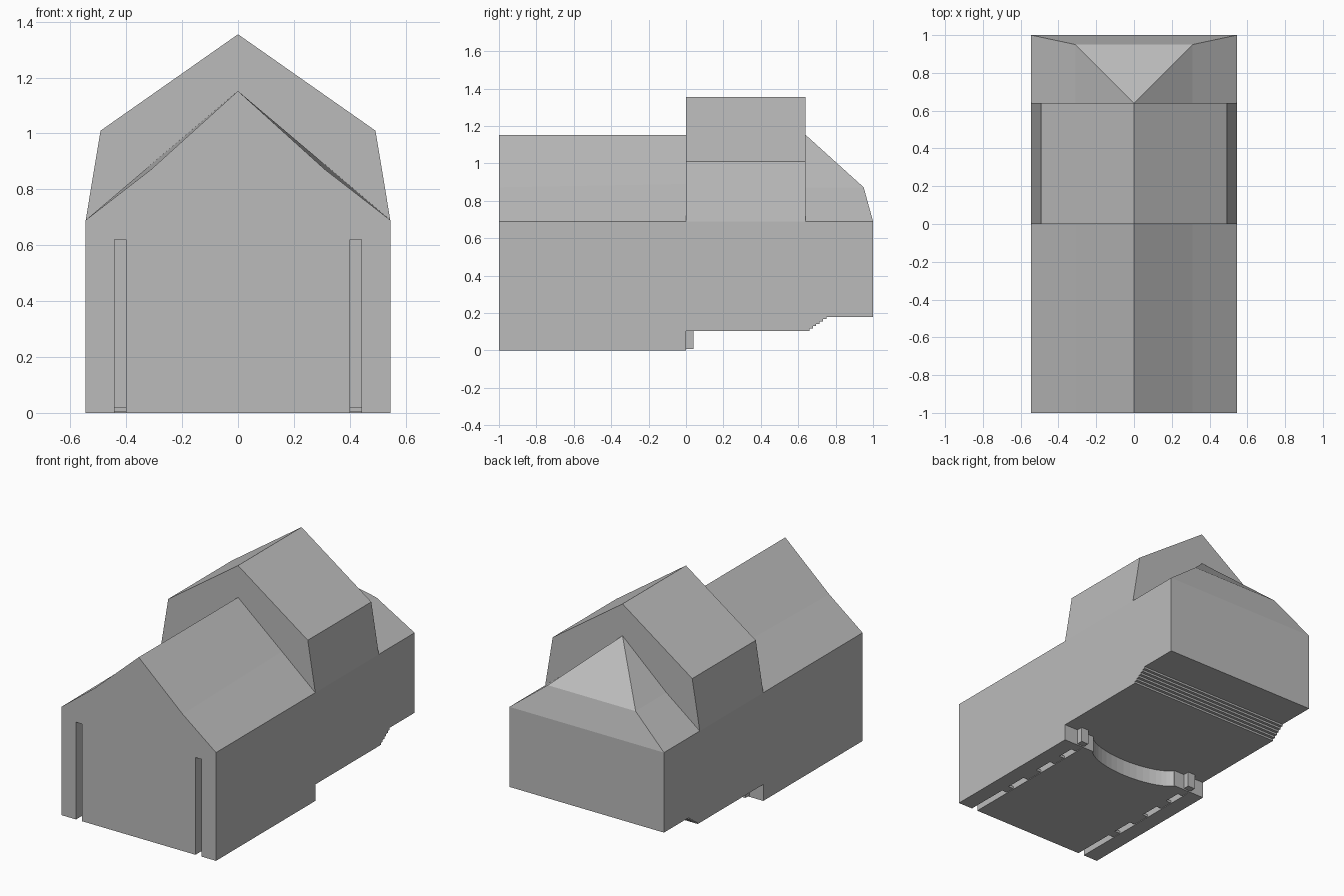
import bpy, bmesh, math
from mathutils import Vector

cube = bpy.data.objects.get("Cube")
if cube:
    bpy.data.objects.remove(cube, do_unlink=True)

grey = bpy.data.materials.new("plain_grey")
grey.use_nodes = True
grey.diffuse_color = (0.5, 0.5, 0.5, 1)
grey.node_tree.nodes["Principled BSDF"].inputs["Base Color"].default_value = (0.5, 0.5, 0.5, 1)

HALF, EAVE = 0.545, 0.69


def make(name, verts, faces):
    mesh = bpy.data.meshes.new(name)
    mesh.from_pydata(verts, [], faces)
    bm = bmesh.new()
    bm.from_mesh(mesh)
    bmesh.ops.recalc_face_normals(bm, faces=bm.faces)
    bm.to_mesh(mesh)
    bm.free()
    mesh.materials.append(grey)
    obj = bpy.data.objects.new(name, mesh)
    bpy.context.collection.objects.link(obj)
    return obj


def loft(name, first, last):
    """Closed solid between two matching rings of points."""
    n = len(first)
    sides = [(i, (i + 1) % n, n + (i + 1) % n, n + i) for i in range(n)]
    caps = [tuple(range(n)), tuple(range(n, 2 * n))]
    return make(name, list(first) + list(last), sides + caps)


def box(name, x, y, z):
    ring = [(x[0], y[0]), (x[1], y[0]), (x[1], y[1]), (x[0], y[1])]
    return loft(name, [(a, b, z[0]) for a, b in ring], [(a, b, z[1]) for a, b in ring])


def cut(target, cutter):
    mod = target.modifiers.new("cut", 'BOOLEAN')
    mod.operation, mod.solver, mod.object = 'DIFFERENCE', 'EXACT', cutter
    bpy.context.view_layer.objects.active = target
    bpy.ops.object.modifier_apply(modifier=mod.name)
    bpy.data.objects.remove(cutter, do_unlink=True)


def gable(half_profile, y):
    """Mirror a ridge-to-eave half profile into a full ring at depth y."""
    left = [(x, y, z) for x, z in half_profile]
    return left + [(-x, y, z) for x, y, z in reversed(left) if x > 0]


# Main body: stepped side profile pulled across the width
profile = [(-1, 0), (0, 0), (0, 0.105)]
steps = 6
for i in range(steps):
    y = 0.66 + 0.09 * i / (steps - 1)
    profile += [(y, 0.105 + 0.075 * i / steps), (y, 0.105 + 0.075 * (i + 1) / steps)]
profile += [(1, 0.18), (1, EAVE), (-1, EAVE)]
body = loft("main_body", [(-HALF, y, z) for y, z in profile], [(HALF, y, z) for y, z in profile])

# Curved recess in the back edge of the raised floor
arc = [(0.32 * math.cos(math.pi * i / 20), -0.1 * math.sin(math.pi * i / 20) ** 1.3)
       for i in range(1, 20)]
arc = [(0.32, 0.03), (0.32, -0.005)] + arc + [(-0.32, -0.005), (-0.32, 0.03)]
cut(body, loft("recess_cutter", [(x, y, -0.1) for x, y in arc], [(x, y, 0.105) for x, y in arc]))

# Paired rail slots, their floor bridges and rear stubs
for side, s in (("left", 1), ("right", -1)):
    slot_x = sorted((s * 0.40, s * 0.442))
    cut(body, box("slot_cutter", slot_x, (-1.1, -0.02), (-0.1, 0.62)))
    for i, span in enumerate([(-0.72, -0.66), (-0.52, -0.40), (-0.27, -0.18), (-0.07, -0.01)]):
        box(f"{side}_slot_bridge_{i + 1}", slot_x, span, (0.004, 0.02))
    box(f"{side}_rear_stub", sorted((s * 0.395, s * 0.447)), (-0.01, 0.04), (0.008, 0.11))

# Front roof: slightly hollow at the front, straight where it meets the raised roof
loft("front_roof",
     gable([(0, 1.152), (0.31, 0.872), (HALF, EAVE)], -1),
     gable([(0, 1.152), (0.31, 0.89), (HALF, EAVE)], 0))

# Raised middle roof with leaning walls
raised = [(0, 1.355), (0.492, 1.01), (HALF, EAVE)]
loft("raised_roof", gable(raised, 0), gable(raised, 0.64))

# Rear hipped roof
verts = [(0, 0.64, 1.152)]
for s in (1, -1):
    verts += [(s * 0.31, 0.64, 0.872), (s * HALF, 0.64, EAVE),
              (s * 0.31, 0.95, 0.872), (s * HALF, 1, EAVE)]
make("rear_roof", verts, [
    (0, 1, 3), (1, 2, 4, 3), (0, 7, 5), (5, 7, 8, 6),
    (0, 3, 7), (3, 4, 8, 7), (2, 6, 8, 4), (0, 5, 6, 2, 1)])
